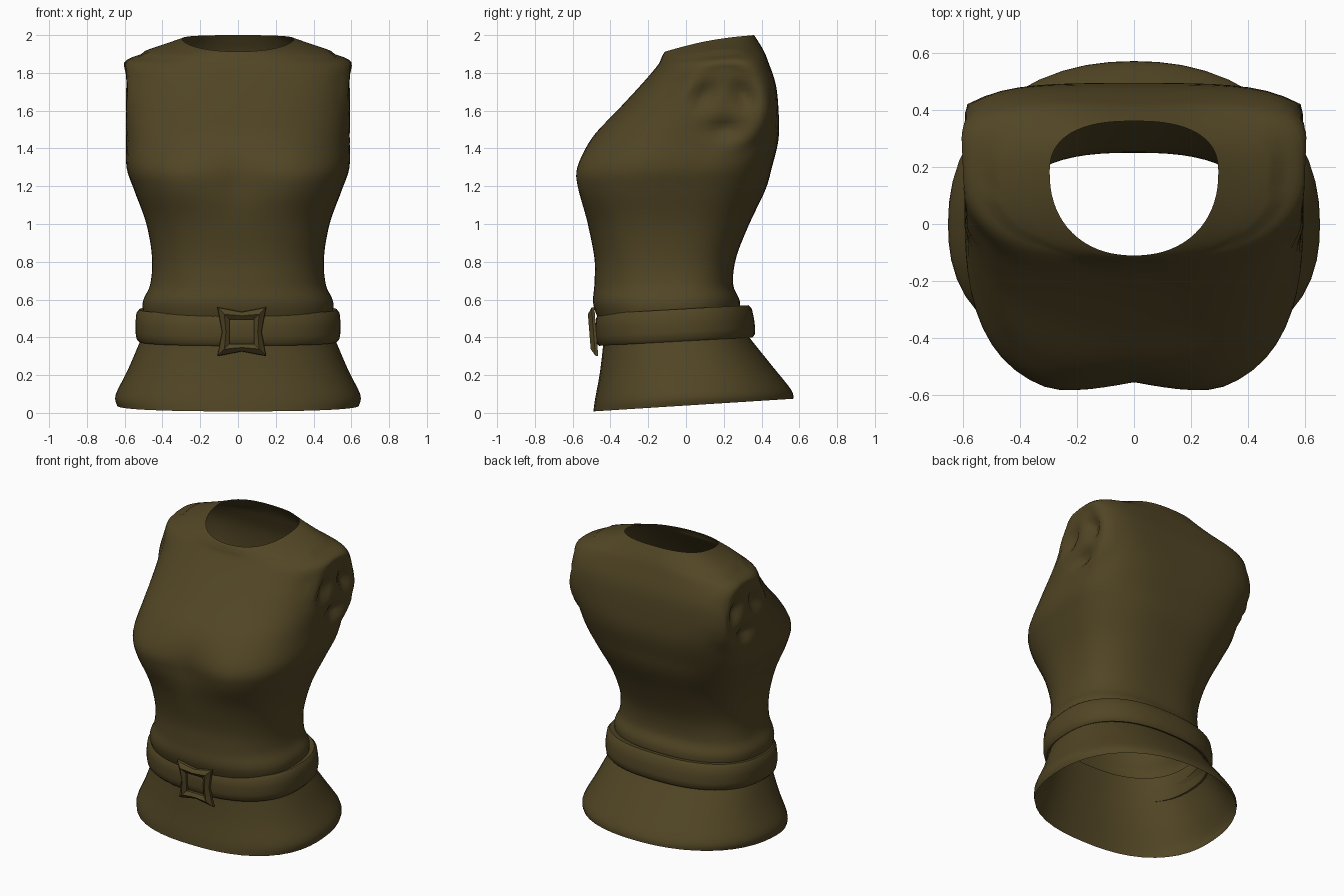
import bpy, bmesh, math
from math import sin, cos, pi, exp

if "Cube" in bpy.data.objects:
    bpy.data.objects.remove(bpy.data.objects["Cube"])

cloth = bpy.data.materials.new("olive_brown")
cloth.diffuse_color = (0.083, 0.06, 0.018, 1)
cloth.use_nodes = True
cloth.node_tree.nodes["Principled BSDF"].inputs["Base Color"].default_value = cloth.diffuse_color


def finish(name, bm, angle=50):
    bmesh.ops.recalc_face_normals(bm, faces=bm.faces)
    me = bpy.data.meshes.new(name)
    bm.to_mesh(me)
    bm.free()
    me.materials.append(cloth)
    ob = bpy.data.objects.new(name, me)
    bpy.context.collection.objects.link(ob)
    bpy.ops.object.select_all(action='DESELECT')
    ob.select_set(True)
    bpy.context.view_layer.objects.active = ob
    bpy.ops.object.shade_smooth_by_angle(angle=math.radians(angle))
    return ob


def densify(rows, steps):
    """Catmull-Rom interpolation between key rings."""
    out = []
    for i in range(len(rows) - 1):
        p0, p1, p2, p3 = (rows[max(0, min(len(rows) - 1, i + k))] for k in (-1, 0, 1, 2))
        for s in range(steps):
            t = s / steps
            out.append([0.5 * (2 * b + (c - a) * t + (2 * a - 5 * b + 4 * c - d) * t * t
                               + (3 * b - a - 3 * c + d) * t ** 3)
                        for a, b, c, d in zip(p0, p1, p2, p3)])
    return out + [list(rows[-1])]


def ring(row, n):
    """Rounded section: front z, back z, half width, front y, back y, widest y, front and back squareness."""
    zf, zb, hw, yf, yb, yc, nf, nb = row
    pts = []
    for k in range(n):
        a = 2 * pi * k / n
        c, s = cos(a), sin(a)
        e = nb if s > 0 else nf
        r = (abs(c) ** e + abs(s) ** e) ** (-1 / e)
        y = yc + r * s * ((yb - yc) if s > 0 else (yc - yf))
        pts.append((hw * r * c, y, zf + (zb - zf) * (y - yf) / (yb - yf)))
    return pts


def loft(bm, rings, closed=False):
    vs = [[bm.verts.new(p) for p in r] for r in rings]
    n = len(vs[0])
    for i in range(len(vs) if closed else len(vs) - 1):
        lo, hi = vs[i], vs[(i + 1) % len(vs)]
        for k in range(n):
            bm.faces.new((lo[k], lo[(k + 1) % n], hi[(k + 1) % n], hi[k]))


# Bodice: hem under the belt up to the neck opening
bodice = [
    (0.44, 0.48, 0.485, -0.44, 0.28, -0.08, 2.4, 2.4),
    (0.57, 0.59, 0.505, -0.49, 0.285, -0.08, 2.4, 2.5),
    (0.68, 0.68, 0.465, -0.485, 0.25, -0.08, 2.4, 2.7),
    (0.82, 0.82, 0.455, -0.485, 0.265, -0.08, 2.5, 2.7),
    (1.00, 1.00, 0.485, -0.525, 0.335, -0.05, 2.7, 2.7),
    (1.18, 1.18, 0.55, -0.595, 0.42, 0.00, 2.9, 2.8),
    (1.30, 1.30, 0.59, -0.60, 0.455, 0.05, 2.9, 3.0),
    (1.45, 1.45, 0.592, -0.51, 0.49, 0.12, 2.7, 3.6),
    (1.60, 1.60, 0.60, -0.365, 0.49, 0.17, 2.5, 4.6),
    (1.74, 1.74, 0.60, -0.235, 0.475, 0.21, 2.5, 4.8),
    (1.84, 1.86, 0.605, -0.15, 0.435, 0.22, 2.4, 3.4),
    (1.88, 1.92, 0.49, -0.13, 0.41, 0.21, 2.2, 2.5),
    (1.90, 1.97, 0.37, -0.12, 0.38, 0.19, 2.2, 2.4),
    (1.912, 2.00, 0.295, -0.11, 0.36, 0.18, 2.2, 2.5),
]
bm = bmesh.new()
loft(bm, [ring(r, 72) for r in densify(bodice, 5)])
for v in bm.verts:
    x, y, z = v.co
    # shallow hollow down the middle of the chest
    if y < 0:
        v.co.y += 0.055 * max(0, 1 - abs(x) / 0.29) * exp(-((z - 1.24) / 0.16) ** 2)
    # slight arch along the neck opening
    if z > 1.88 and abs(x) < 0.5:
        v.co.z += 0.015 * max(0, sin(pi * (y + 0.12) / 0.48))
    # gathered fabric closing each armhole
    r = math.hypot(y - 0.2, z - 1.62)
    if abs(x) > 0.4 and r < 0.25:
        a = math.atan2(z - 1.62, y - 0.2)
        fold = 0.5 + 0.5 * cos(3 * a - 1.6)
        dent = 0.008 + 0.045 * exp(-((r - 0.12) / 0.045) ** 2) * fold
        blend = min(1, (0.25 - r) / 0.04)
        target = 0.60 - dent
        v.co.x = math.copysign(abs(x) + (target - abs(x)) * blend, x)
finish("bodice", bm, 70)

# Flared skirt below the belt
skirt = [
    (0.44, 0.48, 0.485, -0.44, 0.28, -0.08, 2.4, 2.4),
    (0.35, 0.40, 0.52, -0.44, 0.335, -0.05, 2.4, 2.4),
    (0.20, 0.25, 0.585, -0.458, 0.455, -0.02, 2.4, 2.3),
    (0.07, 0.125, 0.648, -0.482, 0.555, 0.00, 2.4, 2.2),
    (0.008, 0.075, 0.640, -0.49, 0.57, 0.00, 2.4, 2.2),
]
bm = bmesh.new()
loft(bm, [ring(r, 48) for r in densify(skirt, 4)])
finish("skirt", bm, 70)

# Belt: rounded band tilted up towards the back
section = [(-0.02, 0.0), (-0.006, 0.015), (0.0, 0.05), (0.0, 0.10), (-0.005, 0.15), (-0.02, 0.17),
           (-0.055, 0.165), (-0.055, 0.09), (-0.035, 0.005)]
bm = bmesh.new()
loft(bm, [ring((0.355 + h, 0.40 + h, 0.543 + o, -0.48 - o, 0.372 + o - 0.12 * h, -0.06, 2.4, 2.4), 56)
          for o, h in section], closed=True)
finish("belt", bm)

# Buckle: square frame with flared corners and a raised ridge


def frame_loop(corner, side, y):
    loop = []
    for k in range(8):
        a = k * pi / 4
        r = side if k % 2 == 0 else corner * math.sqrt(2)
        z = r * sin(a)
        loop.append((0.02 + r * cos(a), y - 0.08 * z, 0.43 + z))
    return loop


bm = bmesh.new()
loft(bm, [frame_loop(0.13, 0.105, -0.475), frame_loop(0.127, 0.103, -0.49),
          frame_loop(0.092, 0.084, -0.512), frame_loop(0.064, 0.064, -0.495),
          frame_loop(0.064, 0.064, -0.475)], closed=True)
finish("buckle", bm, 25)
